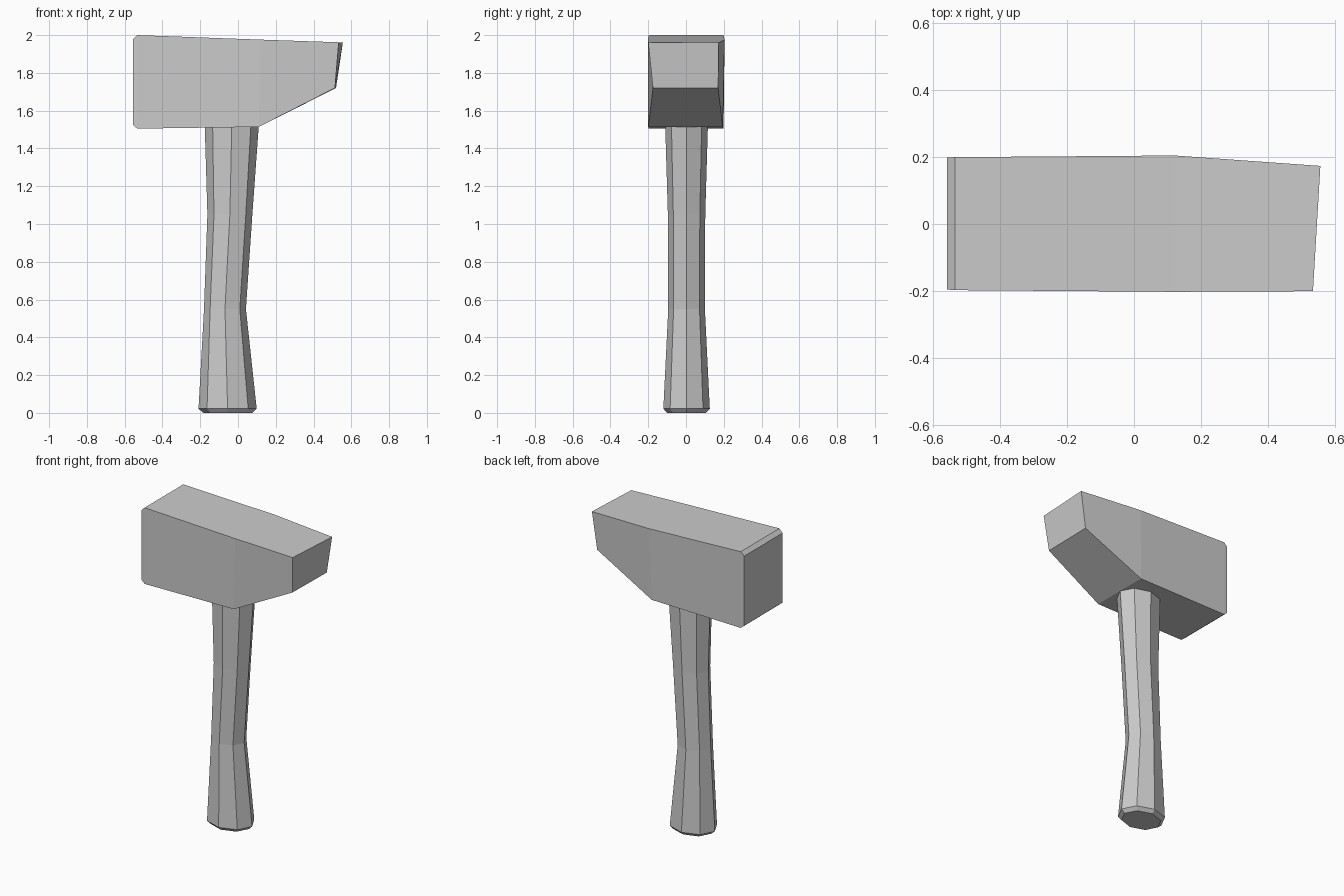
import bpy, bmesh
from math import sin, cos, pi


def loft(name, rings):
    """Skin a list of equal-length closed rings and cap both ends."""
    bm = bmesh.new()
    rows = [[bm.verts.new(p) for p in ring] for ring in rings]
    for a, b in zip(rows, rows[1:]):
        n = len(a)
        for i in range(n):
            bm.faces.new((a[i], a[(i + 1) % n], b[(i + 1) % n], b[i]))
    bm.faces.new(rows[0])
    bm.faces.new(rows[-1])
    bmesh.ops.recalc_face_normals(bm, faces=bm.faces)
    mesh = bpy.data.meshes.new(name)
    bm.to_mesh(mesh)
    bm.free()
    ob = bpy.data.objects.new(name, mesh)
    bpy.context.collection.objects.link(ob)
    return ob


# Handle: tapered eight-sided rings (z, centre x, x radius, y radius)
handle = [(0.0, -0.053, 0.13, 0.103), (0.022, -0.055, 0.154, 0.123),
          (0.55, -0.069, 0.111, 0.097), (1.05, -0.043, 0.119, 0.099),
          (1.52, -0.033, 0.143, 0.113)]
loft("handle", [[(cx + rx * cos(i * pi / 4), 0.003 + ry * sin(i * pi / 4), z)
                 for i in range(8)] for z, cx, rx, ry in handle])

# Head: four-sided sections from the striking face to the slanted peen,
# corners ordered front bottom, back bottom, back top, front top
head = [
    [(-0.557, -0.195, 1.525), (-0.557, 0.198, 1.525),
     (-0.557, 0.198, 1.977), (-0.557, -0.195, 1.977)],
    [(-0.533, -0.197, 1.505), (-0.533, 0.199, 1.505),
     (-0.533, 0.199, 2.0), (-0.533, -0.197, 2.0)],
    [(0.11, -0.2, 1.514), (0.11, 0.195, 1.514),
     (0.12, 0.204, 1.976), (0.12, -0.202, 1.976)],
    [(0.513, -0.175, 1.72), (0.519, 0.17, 1.72),
     (0.555, 0.173, 1.96), (0.533, -0.2, 1.962)],
]
loft("hammer_head", head)
